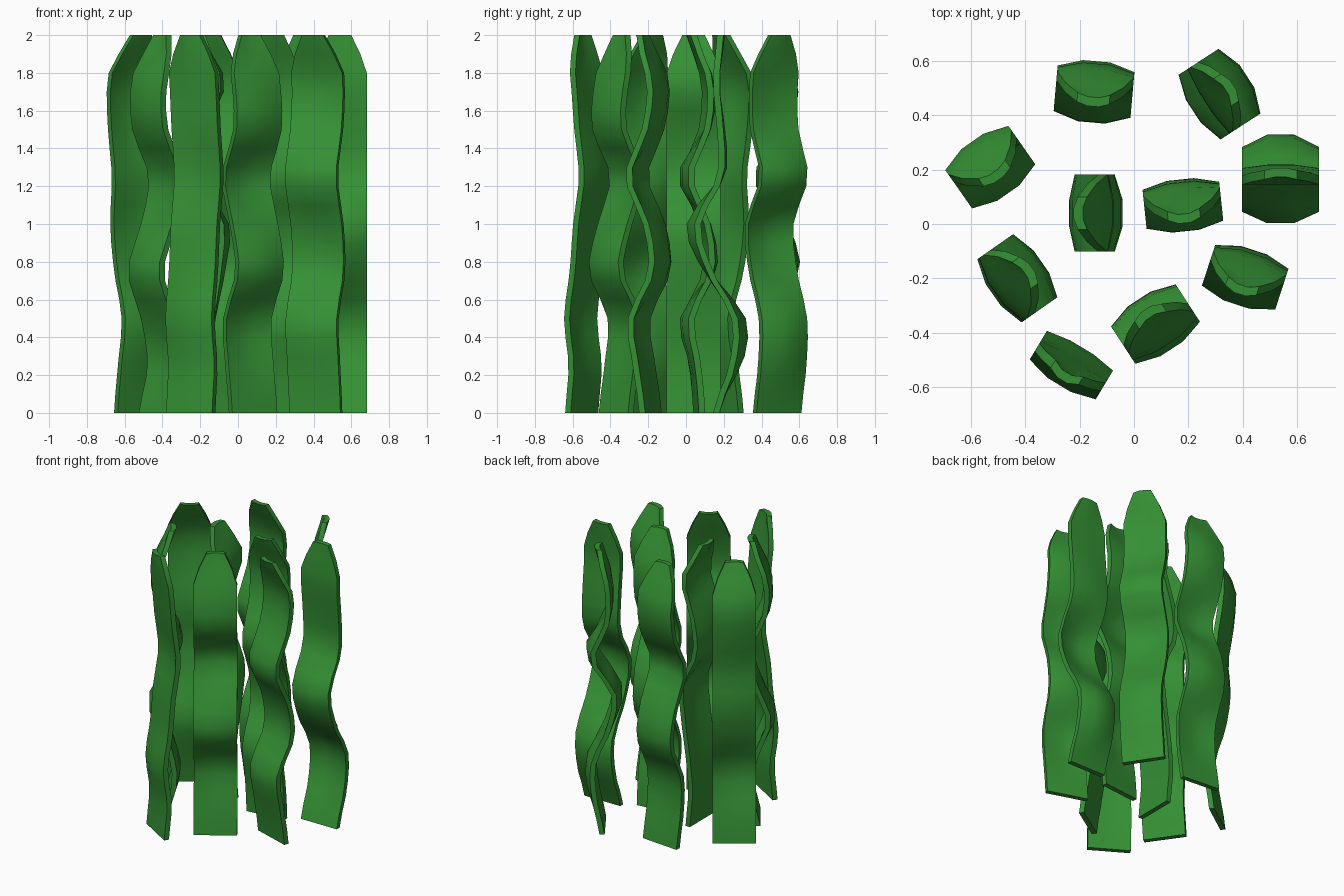
import bpy, bmesh, math
from mathutils import Vector

if "Cube" in bpy.data.objects:
    bpy.data.objects.remove(bpy.data.objects["Cube"])

ROWS, HEIGHT, THICK = 20, 2.0, 0.034
# column position across the width, and how far the wave pushes it
COLUMNS = [(-0.142, 0.70), (-0.05, 1.0), (0.05, 1.0), (0.142, 0.70)]

# x, y, angle of width (degrees), sideways sway in hundredths at every 0.25 of height
BLADES = [
    (0.54, 0.16, 0, (0, 12, 14, -5, -14, 3, 3, 0, 3)),
    (0.18, 0.07, 6, (0, -3, -8, 7, 4, -9, 4, 6, -5)),
    (-0.155, 0.04, 90, (-2, 1, -2, -7, -9, 6, 3, -7, 5)),
    (-0.147, 0.49, -5, (0, -6, -6, 9, 3, -11, 4, 8, -4)),
    (0.31, 0.475, -57, (2, 9, 10, -4, -9, 11, -2, -3, 5)),
    (-0.53, 0.21, 35, (0, -5, -10, 0, 5, 3, 8, 9, -4)),
    (-0.43, -0.20, -55, (0, 8, 2, -10, 2, 9, -6, -7, 5)),
    (0.08, -0.37, 33, (0, 5, 8, -9, -1, 10, -6, -4, 5)),
    (0.41, -0.195, -18, (1, -4, -8, 8, 4, -10, 3, 7, -5)),
    (-0.225, -0.51, -31, (-7, -4, -8, -3, 0, 5, 1, -2, -6)),
]

green = bpy.data.materials.new("leaf_green")
green.diffuse_color = (0.035, 0.28, 0.035, 1)
green.use_nodes = True
green.node_tree.nodes["Principled BSDF"].inputs["Base Color"].default_value = green.diffuse_color


def taper(row):
    # rounded-off tip over the last two rows
    return {ROWS: 0.42, ROWS - 1: 0.76}.get(row, 1.0)


def sway_at(sway, z):
    # smooth curve through the sway values
    t = z / 0.25
    i = min(int(t), len(sway) - 2)
    f = t - i
    a, b, c, d = (sway[max(0, min(k, len(sway) - 1))] for k in range(i - 1, i + 3))
    return 0.005 * (2 * b + (c - a) * f + (2 * a - 5 * b + 4 * c - d) * f ** 2
                    + (3 * b - a - 3 * c + d) * f ** 3)


def blade(index, x, y, angle, sway):
    a = math.radians(angle)
    across = Vector((math.cos(a), math.sin(a), 0))
    out = Vector((-math.sin(a), math.cos(a), 0))
    bm = bmesh.new()
    grid = []
    for r in range(ROWS + 1):
        z = HEIGHT * r / ROWS
        wave = sway_at(sway, z)
        cup = min(1, z / 0.3)  # the foot is straight, higher up the blade is cupped
        ring = []
        # front side left to right, then back side right to left
        for side, cols in ((-0.5, COLUMNS), (0.5, COLUMNS[::-1])):
            for w, push in cols:
                push = 0.7 + (push - 0.7) * cup
                p = Vector((x, y, z)) + across * w * taper(r) + out * (wave * push + side * THICK)
                ring.append(bm.verts.new(p))
        grid.append(ring)
    n = len(grid[0])
    for low, high in zip(grid, grid[1:]):
        for i in range(n):
            j = (i + 1) % n
            bm.faces.new((low[i], low[j], high[j], high[i]))
    # close the foot and the tip with strips of quads
    for ring in (grid[0], grid[-1]):
        for i in range(3):
            bm.faces.new((ring[i], ring[i + 1], ring[6 - i], ring[7 - i]))
    bmesh.ops.recalc_face_normals(bm, faces=bm.faces)
    mesh = bpy.data.meshes.new(f"seaweed_blade_{index}")
    bm.to_mesh(mesh)
    bm.free()
    obj = bpy.data.objects.new(mesh.name, mesh)
    mesh.materials.append(green)
    bpy.context.collection.objects.link(obj)
    bpy.ops.object.select_all(action='DESELECT')
    obj.select_set(True)
    bpy.context.view_layer.objects.active = obj
    bpy.ops.object.shade_smooth_by_angle(angle=math.radians(60))


# cluster of wavy seaweed blades
for number, values in enumerate(BLADES, 1):
    blade(number, *values)
